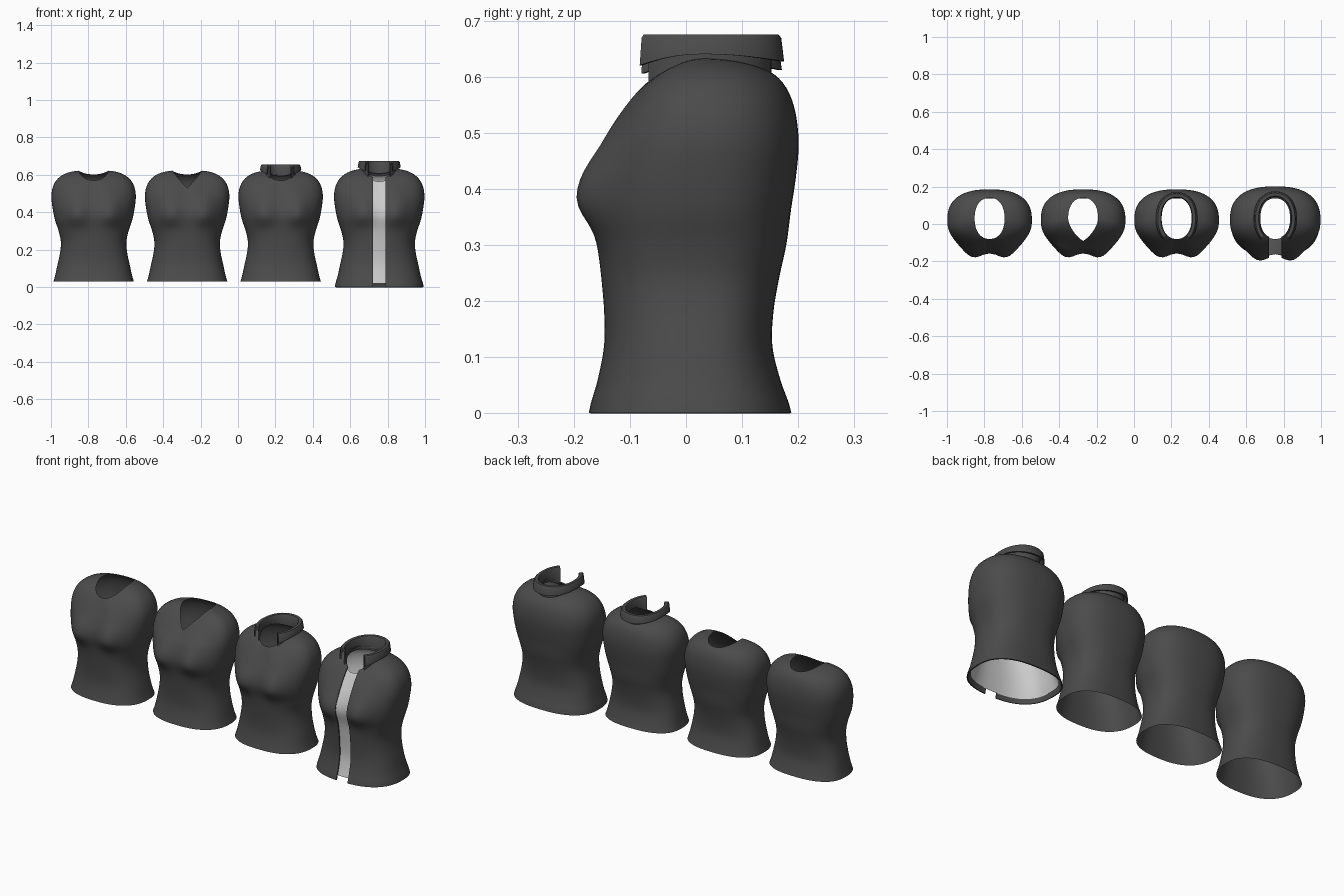
import bpy, bmesh, math

if "Cube" in bpy.data.objects:
    bpy.data.objects.remove(bpy.data.objects["Cube"])

COLS = 72
# torso profile every 0.06 in z: half width, front depth, back depth
PROFILE = [(.222, .158, .172), (.206, .142, .152), (.193, .131, .138), (.180, .131, .140),
           (.175, .136, .150), (.187, .142, .163), (.207, .146, .171), (.219, .142, .180),
           (.226, .124, .185), (.225, .100, .180)]
Y_MID, Z_CHEST, Z_NECK = 0.02, 0.48, 0.622


def material(name, v):
    m = bpy.data.materials.new(name)
    m.diffuse_color = (v, v, v, 1)
    m.use_nodes = True
    m.node_tree.nodes["Principled BSDF"].inputs["Base Color"].default_value = m.diffuse_color
    return m


dark = material("dark_cloth", 0.07)
light = material("light_cloth", 0.75)


def power(v, e):
    return math.copysign(abs(v) ** e, v)


def profile(z):
    # smooth interpolation through the profile
    i = min(int(z / .06 + 1e-6), len(PROFILE) - 2)
    t = z / .06 - i
    p = [PROFILE[min(max(i + k, 0), len(PROFILE) - 1)] for k in (-1, 0, 1, 2)]
    return [b + .5 * t * (c - a + t * (2*a - 5*b + 4*c - d + t * (3*(b - c) + d - a)))
            for a, b, c, d in zip(*p)]


def body_point(a, z, grow):
    hw, front, back = profile(z)
    s, c = power(math.sin(a), .8), power(math.cos(a), .8)
    x = (hw + grow) * s
    y = Y_MID - c * ((front + Y_MID if c > 0 else back - Y_MID) + grow)
    if c > 0:
        # bust: soft above, tight fold below
        sz = .07 if z > .385 else .04
        lift = math.exp(-.5 * ((z - .385) / sz) ** 2)
        side = sum(math.exp(-.5 * ((x - q) / .046) ** 2) for q in (-.09, .09))
        y -= .04 * lift * side * min(1, c * 1.6)
    return x, y, z


def neck_point(a, front_z, vee=False):
    s, c = math.sin(a), math.cos(a)
    if c > 0:
        if vee:
            y = .03 - .12 * (.5 * c + .5 * (1 - abs(s)))
            z = front_z + (Z_NECK - front_z) * abs(s)
        else:
            y = .03 - .11 * power(c, .9)
            z = Z_NECK - (Z_NECK - front_z) * c ** 1.5
    else:
        y = .03 - .11 * power(c, .9)
        z = Z_NECK - .02 * c * c
    return .08 * power(s, .9), y, z


def shoulder_point(a, t, grow, front_z, vee):
    # curve from the chest ring over the shoulder to the neckline
    b, n = body_point(a, Z_CHEST, grow), neck_point(a, front_z, vee)
    n = (n[0], n[1], n[2] + grow * .7)
    w = math.cos(a) ** 2
    k_end, z_end = (.5, (Z_CHEST + front_z) / 2) if math.cos(a) > 0 else (.97, .58)
    k = 1 + (k_end - 1) * w
    zc = .612 + (z_end - .612) * w + grow * .7
    ctrl = (n[0] + (b[0] - n[0]) * k, n[1] + (b[1] - n[1]) * k, zc)
    return [(1-t)**2 * p + 2*t*(1-t) * q + t*t * r for p, q, r in zip(b, ctrl, n)]


def finish(name, bm, x, mat, angle=50, thickness=0):
    bmesh.ops.recalc_face_normals(bm, faces=bm.faces)
    me = bpy.data.meshes.new(name)
    bm.to_mesh(me)
    bm.free()
    ob = bpy.data.objects.new(name, me)
    bpy.context.collection.objects.link(ob)
    ob.location.x = x
    me.materials.append(mat)
    bpy.ops.object.select_all(action='DESELECT')
    ob.select_set(True)
    bpy.context.view_layer.objects.active = ob
    if thickness:
        mod = ob.modifiers.new("thickness", 'SOLIDIFY')
        mod.thickness, mod.offset = thickness, -1
        bpy.ops.object.modifier_apply(modifier=mod.name)
    bpy.ops.object.shade_smooth_by_angle(angle=math.radians(angle))
    return ob


def loft(bm, rows, closed):
    rows = [[bm.verts.new(p) for p in r] for r in rows]
    n = len(rows[0])
    for r0, r1 in zip(rows, rows[1:]):
        for j in range(n if closed else n - 1):
            k = (j + 1) % n
            bm.faces.new((r0[j], r0[k], r1[k], r1[j]))
    return rows


def torso(name, x, mat, hem=.03, grow=0, front_z=.57, vee=False, gap=0, thickness=0):
    angles = [2 * math.pi * j / COLS for j in range(COLS)]
    rows = [[body_point(a, hem + (Z_CHEST - hem) * i / 30, grow) for a in angles] for i in range(30)]
    rows += [[shoulder_point(a, i / 12, grow, front_z, vee) for a in angles] for i in range(13)]
    bm = bmesh.new()
    loft(bm, rows, True)
    if gap:
        # open the front
        for sx in (-gap, gap):
            bmesh.ops.bisect_plane(bm, geom=bm.verts[:] + bm.edges[:] + bm.faces[:],
                                   plane_co=(sx, 0, 0), plane_no=(1, 0, 0))
        cut = [f for f in bm.faces
               if abs(f.calc_center_median().x) < gap and f.calc_center_median().y < 0]
        bmesh.ops.delete(bm, geom=cut, context='FACES')
    return finish(name, bm, x, mat, thickness=thickness)


def collar(name, x, top, drop, out=0):
    # folded collar swept around the neck, open at the front
    start, steps, rows = math.radians(38), 48, []
    for i in range(steps + 1):
        a = start + (2 * math.pi - 2 * start) * i / steps
        px, py, pz = neck_point(a, .57)
        nx, ny = math.sin(a) / .08, -math.cos(a) / .11
        ln = math.hypot(nx, ny)
        nx, ny = nx / ln, ny / ln
        w = math.cos(a) ** 2
        low = drop - (.032 if math.cos(a) > 0 else .013) * w
        section = [(0, pz - .008), (.001, top - .005), (.005, top), (.021, top), (.026, top - .006),
                   (.031, low), (.023, low), (.019, top - .012), (.009, top - .012), (.008, pz - .004)]
        rows.append([(px + nx * (o + out), py + ny * (o + out), z) for o, z in section])
    bm = bmesh.new()
    rings = loft(bm, rows, True)
    bm.faces.new(rings[0])
    bm.faces.new(rings[-1])
    finish(name, bm, x, dark, 40)


# four garments side by side
torso("round_neck_vest", -.772, dark)
torso("v_neck_vest", -.272, dark, front_z=.53, vee=True)
torso("collared_vest", .228, dark)
collar("vest_collar", .228, .655, .625)
torso("jacket_undershirt", .755, light, hem=.02, grow=.004, front_z=.562)
torso("open_jacket", .755, dark, hem=0, grow=.016, gap=.034, thickness=.006)
collar("jacket_collar", .755, .675, .64, .004)
